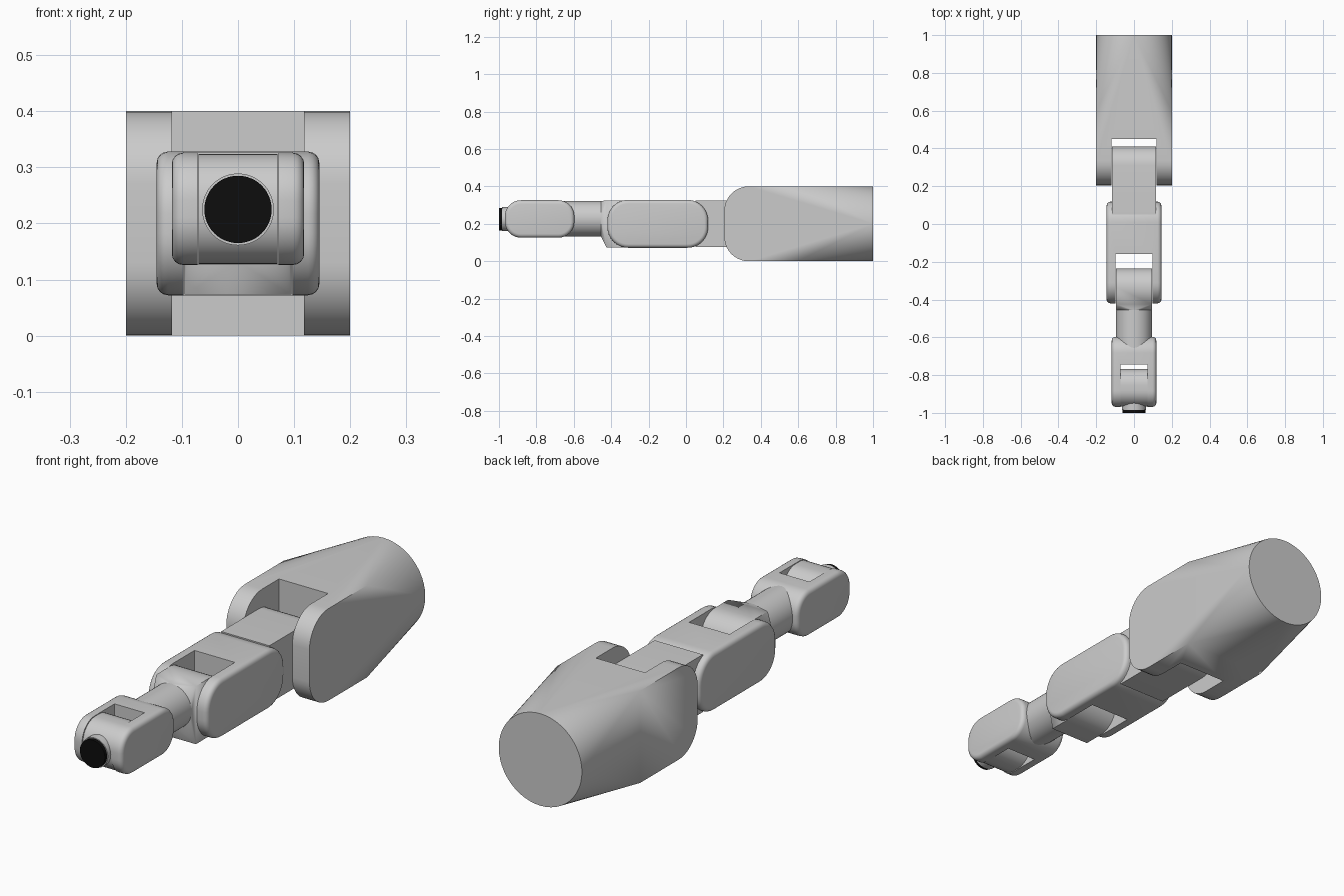
import bpy, bmesh, math

if "Cube" in bpy.data.objects:
    bpy.data.objects.remove(bpy.data.objects["Cube"])


def finish(obj, slot=None, bevel=0):
    """Bevel, cut the fork slot, then smooth by angle."""
    bpy.ops.object.select_all(action='DESELECT')
    bpy.context.view_layer.objects.active = obj
    obj.select_set(True)
    if bevel:
        m = obj.modifiers.new("bevel", 'BEVEL')
        m.width, m.segments, m.limit_method = bevel, 4, 'ANGLE'
        m.angle_limit = math.radians(35)
        bpy.ops.object.modifier_apply(modifier=m.name)
    if slot:
        half, y0, y1 = slot
        cutter = make("slot_cutter", [(x, y, z) for x in (-half, half)
                                      for y in (y0, y1) for z in (-1, 1)])
        cutter.hide_render = True
        bpy.context.view_layer.objects.active = obj
        m = obj.modifiers.new("slot", 'BOOLEAN')
        m.operation, m.solver, m.object = 'DIFFERENCE', 'EXACT', cutter
        bpy.ops.object.modifier_apply(modifier=m.name)
        bpy.data.objects.remove(cutter)
    bpy.ops.object.select_all(action='DESELECT')
    obj.select_set(True)
    bpy.ops.object.shade_smooth_by_angle(angle=math.radians(30))
    return obj


def make(name, points):
    """Convex solid around a set of points."""
    bm = bmesh.new()
    for p in points:
        bm.verts.new(p)
    res = bmesh.ops.convex_hull(bm, input=bm.verts)
    junk = [v for v in bm.verts if not v.link_faces]
    bmesh.ops.delete(bm, geom=junk, context='VERTS')
    bmesh.ops.dissolve_limit(bm, angle_limit=0.01, verts=bm.verts, edges=bm.edges)
    bmesh.ops.recalc_face_normals(bm, faces=bm.faces)
    me = bpy.data.meshes.new(name)
    bm.to_mesh(me)
    bm.free()
    obj = bpy.data.objects.new(name, me)
    bpy.context.collection.objects.link(obj)
    return obj


def slab(half, y0, y1, z0, z1, r_front=0, r_back=0, n=10):
    """Side profile with rounded front / back corners, spread over x."""
    pts = []
    for y, r, s in ((y0, r_front, 1), (y1, r_back, -1)):
        for z, t in ((z0, 1), (z1, -1)):
            for i in range(n + 1 if r else 1):
                a = math.pi / 2 * i / n
                py = y + s * r * (1 - math.cos(a))
                pz = z + t * r * (1 - math.sin(a))
                pts += [(-half, py, pz), (half, py, pz)]
    return pts


def circle(y, z, r, n=48):
    return [(r * math.cos(2 * math.pi * i / n), y, z + r * math.sin(2 * math.pi * i / n))
            for i in range(n)]


# Base link: round rear end blending into a square fork
finish(make("base_fork", slab(0.2, 0.205, 0.6, 0, 0.4, r_front=0.13) + circle(1, 0.2, 0.2)),
       slot=(0.118, 0, 0.45))

# Middle link: rear tongue and rounded fork
finish(make("middle_tongue", slab(0.116, 0.05, 0.41, 0.075, 0.325, r_back=0.1)))
finish(make("middle_fork", slab(0.145, -0.42, 0.118, 0.072, 0.328, 0.11, 0.11)),
       slot=(0.097, -1, -0.16), bevel=0.02)

# Wrist: tongue tapering into a round neck
finish(make("wrist_tongue", slab(0.095, -0.425, -0.235, 0.073, 0.325, r_back=0.1)
            + circle(-0.455, 0.227, 0.095)))
finish(make("wrist_neck", circle(-0.45, 0.227, 0.095) + circle(-0.66, 0.227, 0.095)))
finish(make("wrist_fork", slab(0.118, -0.968, -0.597, 0.126, 0.326, 0.085, 0.085)),
       slot=(0.072, -2, -0.745), bevel=0.02)

# Tip: rounded knuckle, collar and black end cap
finish(make("tip_knuckle", slab(0.0705, -0.965, -0.767, 0.128, 0.324, 0.085, 0.085)))
finish(make("tip_collar", circle(-0.93, 0.225, 0.064) + circle(-0.985, 0.225, 0.064)))
cap = finish(make("tip_cap", circle(-0.97, 0.225, 0.06) + circle(-1, 0.225, 0.06)))
black = bpy.data.materials.new("black")
black.diffuse_color = (0.004, 0.004, 0.004, 1)
black.use_nodes = True
black.node_tree.nodes["Principled BSDF"].inputs["Base Color"].default_value = black.diffuse_color
cap.data.materials.append(black)
